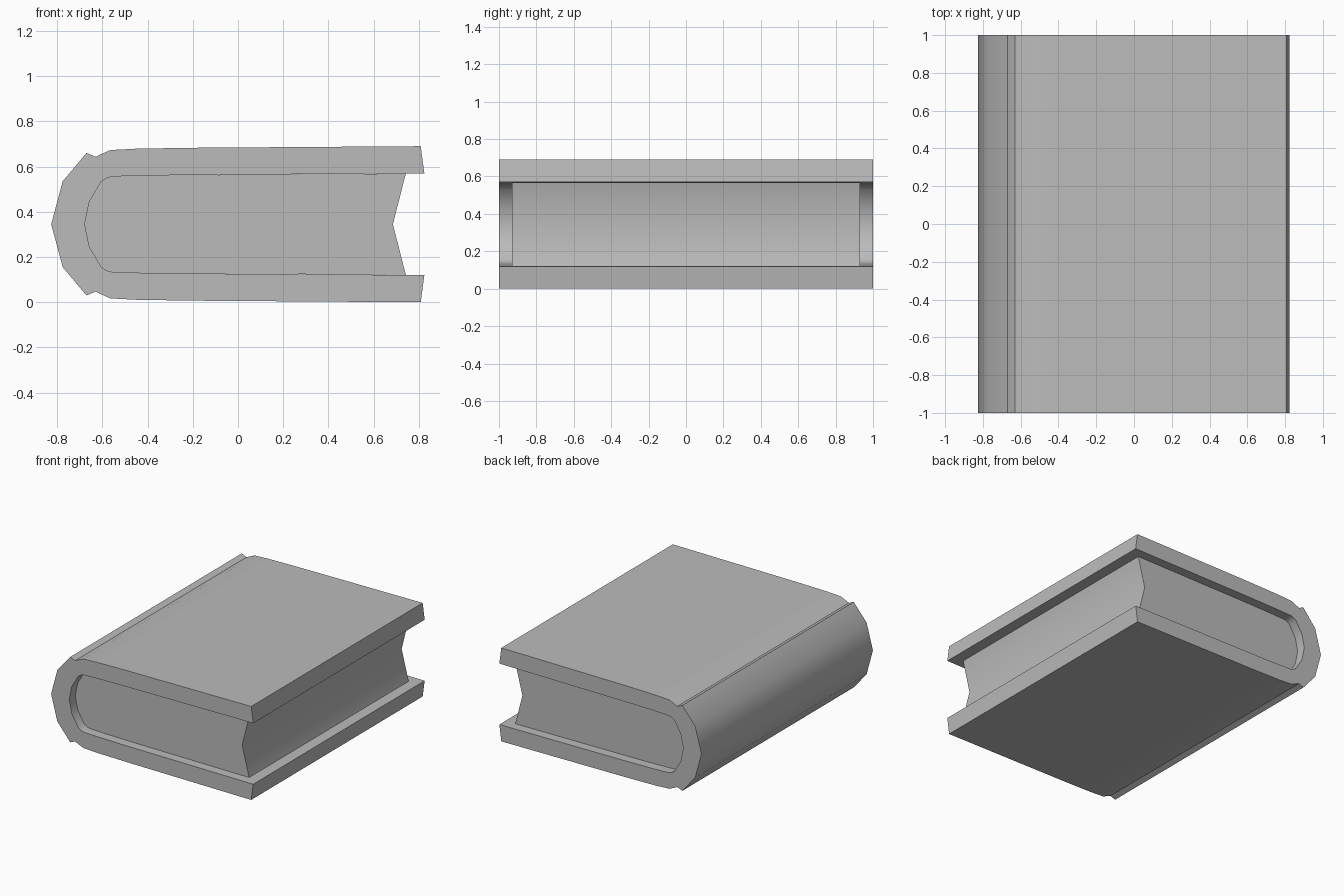
import bpy
import bmesh
import math

if "Cube" in bpy.data.objects:
    bpy.data.objects.remove(bpy.data.objects["Cube"], do_unlink=True)

MID = 0.345  # height of the mirror plane


def make_material(name, rgb):
    mat = bpy.data.materials.new(name)
    mat.use_nodes = True
    mat.diffuse_color = (*rgb, 1)
    mat.node_tree.nodes["Principled BSDF"].inputs["Base Color"].default_value = (*rgb, 1)
    return mat


def mirrored(half, skip_end=False):
    """Add the lower half of a profile that starts on the mirror plane."""
    lower = half[1:-1] if skip_end else half[1:]
    return half + [(x, -z) for x, z in reversed(lower)]


def extrude_profile(name, outline, half_length, mat):
    """Extrude an x-z outline along y, with smooth curves and crisp edges."""
    bm = bmesh.new()
    verts = [bm.verts.new((x, -half_length, z + MID)) for x, z in outline]
    face = bm.faces.new(verts)
    result = bmesh.ops.extrude_face_region(bm, geom=[face], use_keep_orig=True)
    moved = [g for g in result["geom"] if isinstance(g, bmesh.types.BMVert)]
    bmesh.ops.translate(bm, verts=moved, vec=(0, 2 * half_length, 0))
    bmesh.ops.recalc_face_normals(bm, faces=bm.faces)
    mesh = bpy.data.meshes.new(name)
    bm.to_mesh(mesh)
    bm.free()
    mesh.materials.append(mat)
    obj = bpy.data.objects.new(name, mesh)
    bpy.context.collection.objects.link(obj)
    bpy.ops.object.select_all(action="DESELECT")
    obj.select_set(True)
    bpy.context.view_layer.objects.active = obj
    bpy.ops.object.shade_smooth_by_angle(angle=math.radians(40))
    return obj


grey = make_material("plain grey", (0.5, 0.5, 0.5))

# Upper half profiles, relative to the mirror plane
spine_and_board = [(-0.826, 0), (-0.775, 0.19), (-0.67, 0.315), (-0.63, 0.298),
                   (-0.565, 0.328), (-0.45, 0.334), (-0.2, 0.338), (0.808, 0.345)]
lining = [(-0.678, 0), (-0.657, 0.1), (-0.605, 0.188), (-0.58, 0.205),
          (-0.555, 0.211), (-0.42, 0.215), (-0.2, 0.218)]

# Cover: outer contour one way round, inner contour back again
outer = mirrored(spine_and_board)
inner = mirrored(lining + [(0.824, 0.225)])
upper_count = len(lining) + 1
inner_path = inner[upper_count:] + inner[:upper_count]
outer_path = list(reversed(spine_and_board)) + [(x, -z) for x, z in spine_and_board[1:]]
extrude_profile("cover", outer_path + inner_path, 1.0, grey)

# Page block: fills the lining, with a hollow fore edge
page_half = lining + [(0.742, 0.224), (0.685, 0)]
extrude_profile("pages", mirrored(page_half, skip_end=True), 0.93, grey)
